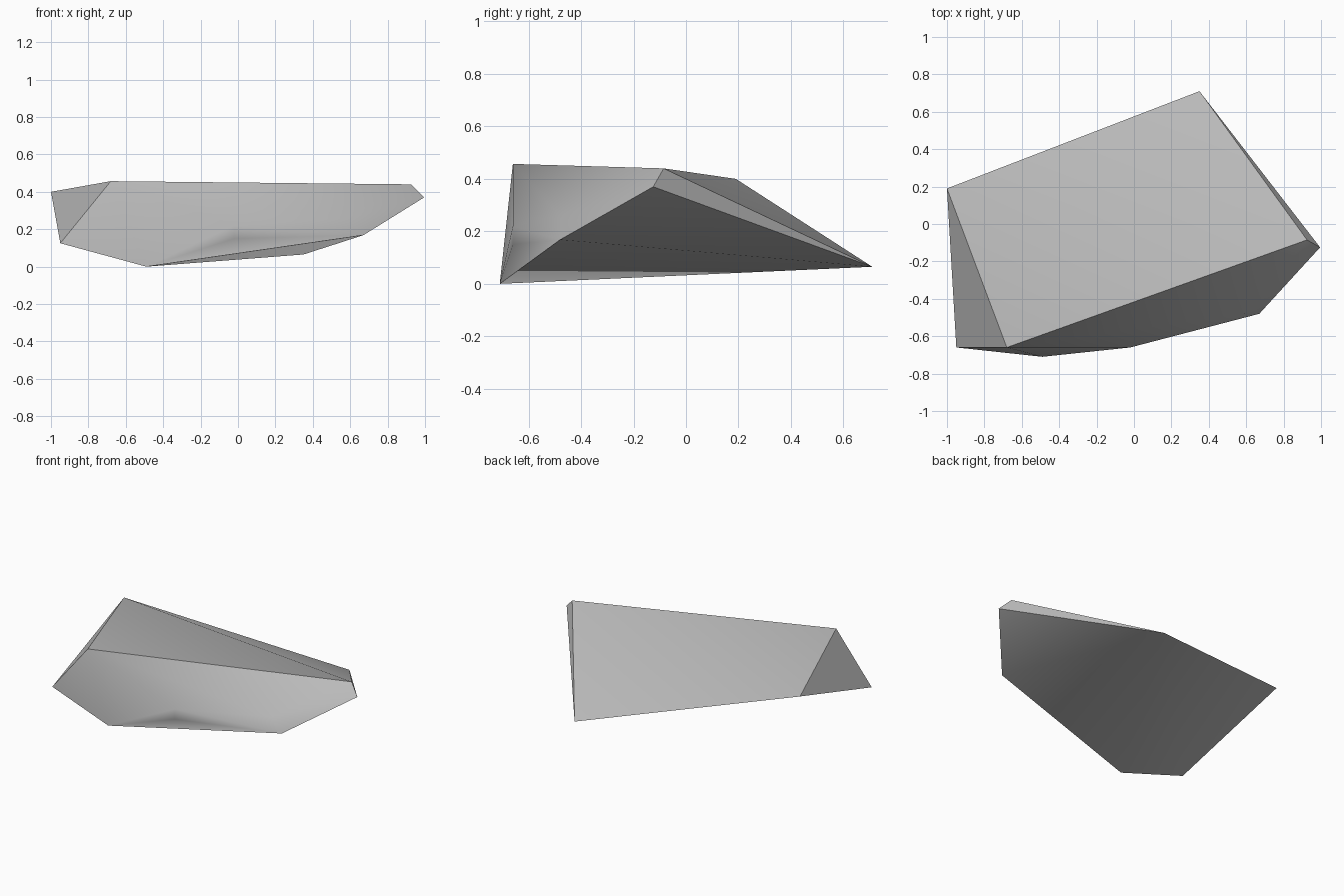
import bpy, bmesh, math

cube = bpy.data.objects.get("Cube")
if cube:
    bpy.data.objects.remove(cube)

# Stone colour
stone = bpy.data.materials.new("grey stone")
stone.use_nodes = True
grey = (0.5, 0.5, 0.5, 1)
stone.diffuse_color = grey
stone.node_tree.nodes["Principled BSDF"].inputs["Base Color"].default_value = grey

# Corners of the boulder, grouped by region
top = [(-1, .19, .40), (-.68, -.66, .457), (.925, -.085, .44)]
front = [(-.02, -.66, .15), (-.02, -.66, .22), (.59, -.48, .26)]
rim = [(.995, -.125, .37), (.67, -.48, .168), (-.95, -.66, .125)]
base = [(-.49, -.71, 0), (.35, .71, .065)]

# Convex rock wrapped around the corners
bm = bmesh.new()
for corner in top + front + rim + base:
    bm.verts.new(corner)
bmesh.ops.convex_hull(bm, input=bm.verts)
bmesh.ops.recalc_face_normals(bm, faces=bm.faces)
mesh = bpy.data.meshes.new("rock")
bm.to_mesh(mesh)
bm.free()
mesh.materials.append(stone)
rock = bpy.data.objects.new("rock", mesh)
bpy.context.collection.objects.link(rock)

# Soft shallow facets, crisp main edges
bpy.context.view_layer.objects.active = rock
rock.select_set(True)
bpy.ops.object.shade_smooth_by_angle(angle=math.radians(30))
